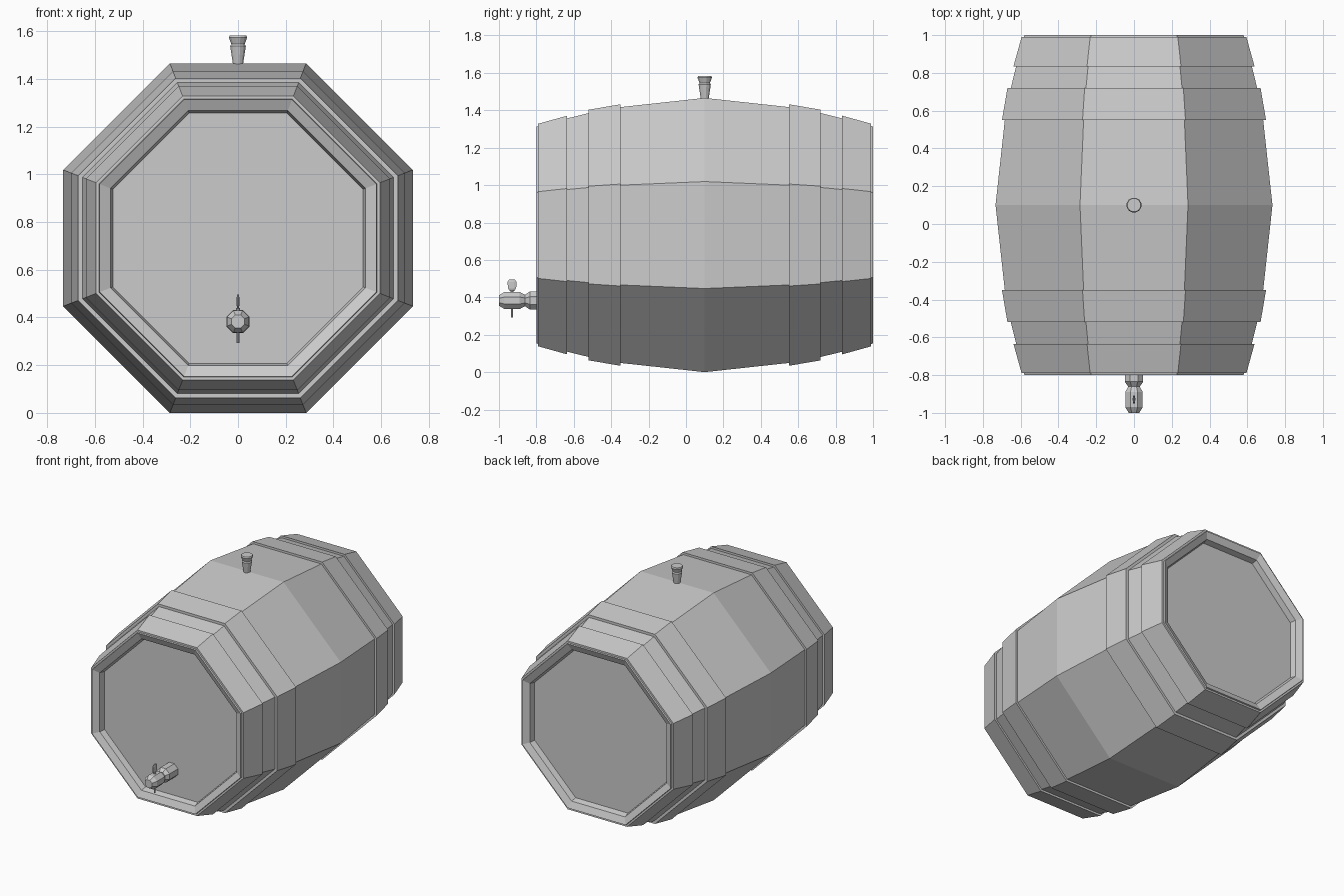
import bpy, bmesh, math
from mathutils import Matrix

if "Cube" in bpy.data.objects:
    bpy.data.objects.remove(bpy.data.objects["Cube"])

# Barrel cross-section: slightly uneven octagon, unit distance to the main flats
K = 0.39
OCT = [(K, 1), (1, K), (1, -K), (K, -1), (-K, -1), (-1, -K), (-1, K), (-K, 1)]
CZ, MID = 0.733, 0.1


def circle(n, turn=0.5):
    return [(math.cos(2 * math.pi * (i + turn) / n), math.sin(2 * math.pi * (i + turn) / n))
            for i in range(n)]


def loft(name, section, profile, matrix, caps=True):
    """Sweep a section along local z; profile is a list of (z, scale)."""
    bm = bmesh.new()
    rings = [[bm.verts.new((x * s, y * s, z)) for x, y in section] for z, s in profile]
    n = len(section)
    for a, b in zip(rings, rings[1:]):
        for i in range(n):
            j = (i + 1) % n
            bm.faces.new((a[i], a[j], b[j], b[i]))
    if caps:
        bm.faces.new(rings[0])
        bm.faces.new(rings[-1])
    bmesh.ops.recalc_face_normals(bm, faces=bm.faces)
    me = bpy.data.meshes.new(name)
    bm.to_mesh(me)
    bm.free()
    ob = bpy.data.objects.new(name, me)
    bpy.context.collection.objects.link(ob)
    ob.matrix_world = matrix
    return ob


def along_y(y, z):
    return Matrix.Translation((0, y, z)) @ Matrix.Rotation(math.radians(-90), 4, 'X')


# Barrel body: bulged staves with a recessed lid at each end
half = [(-0.84, 0.525), (-0.88, 0.535), (-0.90, 0.58), (-0.73, 0.625),
        (-0.62, 0.652), (-0.45, 0.684)]
body = half + [(0, CZ)] + [(-y, s) for y, s in reversed(half)]
axis = along_y(MID, CZ)
loft("barrel_body", OCT, body, axis)

# Hoops: two at each end, with small steps down onto the staves
hoops = {"end_hoop": [(-0.89, 0.581), (-0.89, 0.595), (-0.735, 0.638), (-0.735, 0.622)],
         "inner_hoop": [(-0.62, 0.65), (-0.62, 0.67), (-0.45, 0.699), (-0.45, 0.682)]}
for name, prof in hoops.items():
    loft("front_" + name, OCT, prof + prof[:1], axis, caps=False)
    back = [(-y, s) for y, s in prof]
    loft("back_" + name, OCT, back + back[:1], axis, caps=False)

# Bung in the top stave
loft("bung", circle(12), [(1.44, 0.019), (1.463, 0.022), (1.538, 0.034), (1.546, 0.029),
                          (1.575, 0.04), (1.583, 0.036)], Matrix.Translation((0, MID, 0)))

# Tap spout pointing forward
loft("tap", circle(8), [(-1.0, 0.03), (-0.97, 0.05), (-0.89, 0.05), (-0.86, 0.033),
                        (-0.835, 0.053), (-0.73, 0.053)], along_y(0, 0.383))

# Tap key: pin through the tap with a flat grip
loft("tap_pin", circle(8), [(0.293, 0.006), (0.40, 0.006), (0.41, 0.012), (0.44, 0.008)],
     Matrix.Translation((0, -0.93, 0)))
grip = [(x * 0.25, y) for x, y in circle(8)]
loft("tap_grip", grip, [(0.435, 0.014), (0.45, 0.024), (0.482, 0.026), (0.496, 0.016)],
     Matrix.Translation((0, -0.93, 0)))
